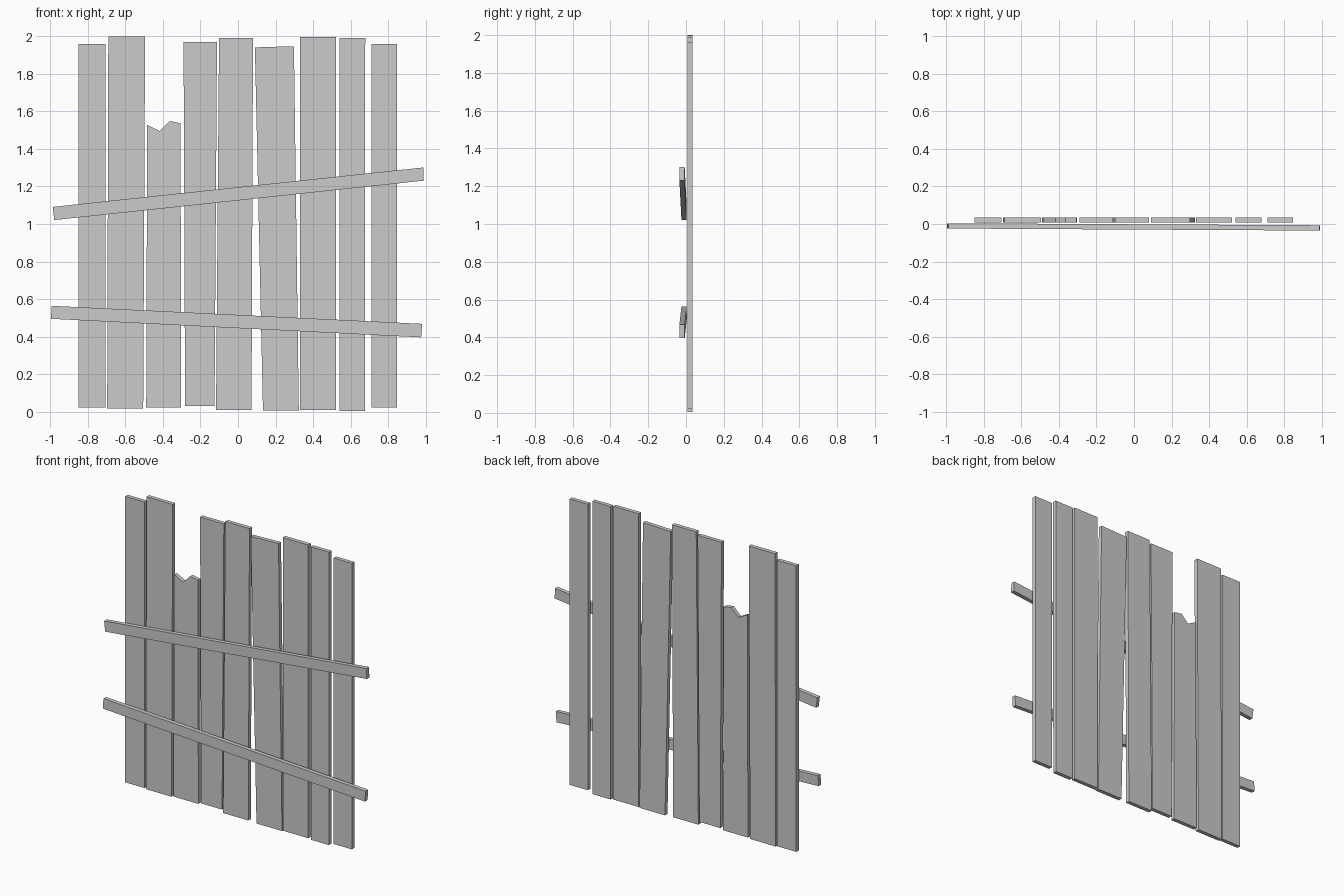
import bpy
import bmesh

cube = bpy.data.objects.get("Cube")
if cube:
    bpy.data.objects.remove(cube, do_unlink=True)

# Single plain grey for all the boards
grey = bpy.data.materials.new("plain_grey")
grey.use_nodes = True
colour = (0.6, 0.6, 0.6, 1.0)
grey.diffuse_color = colour
grey.node_tree.nodes["Principled BSDF"].inputs["Base Color"].default_value = colour


def board(name, outline, front_y, depth, skew=0.0):
    """Extrude a front outline of (x, z) points backwards; skew swings it in y along x."""
    bm = bmesh.new()
    verts = [bm.verts.new((x, front_y + skew * x, z)) for x, z in outline]
    face = bm.faces.new(verts)
    extruded = bmesh.ops.extrude_face_region(bm, geom=[face])["geom"]
    back = [v for v in extruded if isinstance(v, bmesh.types.BMVert)]
    bmesh.ops.translate(bm, verts=back, vec=(0, depth, 0))
    bmesh.ops.recalc_face_normals(bm, faces=bm.faces)
    mesh = bpy.data.meshes.new(name)
    bm.to_mesh(mesh)
    bm.free()
    mesh.materials.append(grey)
    obj = bpy.data.objects.new(name, mesh)
    bpy.context.collection.objects.link(obj)
    return obj


PLANK_FRONT, PLANK_DEPTH = 0.008, 0.027

# Upright planks: bottom left x, bottom right x, bottom z, then top edge points right to left
planks = [
    (-0.851, -0.705, 0.022, [(-0.705, 1.96), (-0.851, 1.96)]),
    (-0.697, -0.505, 0.017, [(-0.495, 2.0), (-0.691, 2.0)]),
    # Broken plank with a jagged top
    (-0.489, -0.303, 0.022, [(-0.306, 1.537), (-0.364, 1.548), (-0.418, 1.495), (-0.484, 1.529)]),
    (-0.282, -0.125, 0.031, [(-0.112, 1.97), (-0.29, 1.97)]),
    (-0.117, 0.072, 0.01, [(0.08, 1.99), (-0.101, 1.99)]),
    # Leaning plank
    (0.133, 0.324, 0.006, [(0.298, 1.947), (0.09, 1.941)]),
    (0.33, 0.521, 0.01, [(0.521, 1.997), (0.33, 1.997)]),
    (0.54, 0.676, 0.005, [(0.678, 1.99), (0.54, 1.99)]),
    (0.711, 0.848, 0.022, [(0.848, 1.96), (0.711, 1.96)]),
]
for i, (left, right, bottom, top) in enumerate(planks, 1):
    board(f"plank_{i}", [(left, bottom), (right, bottom)] + top, PLANK_FRONT, PLANK_DEPTH)

# Crooked cross rails nailed over the front
rails = {
    "upper_rail": [(-0.979, 1.021), (0.99, 1.231), (0.987, 1.301), (-0.987, 1.091)],
    "lower_rail": [(-0.997, 0.495), (0.976, 0.396), (0.981, 0.468), (-0.992, 0.564)],
}
for name, outline in rails.items():
    board(name, outline, -0.0295, 0.028, skew=-0.0055)
